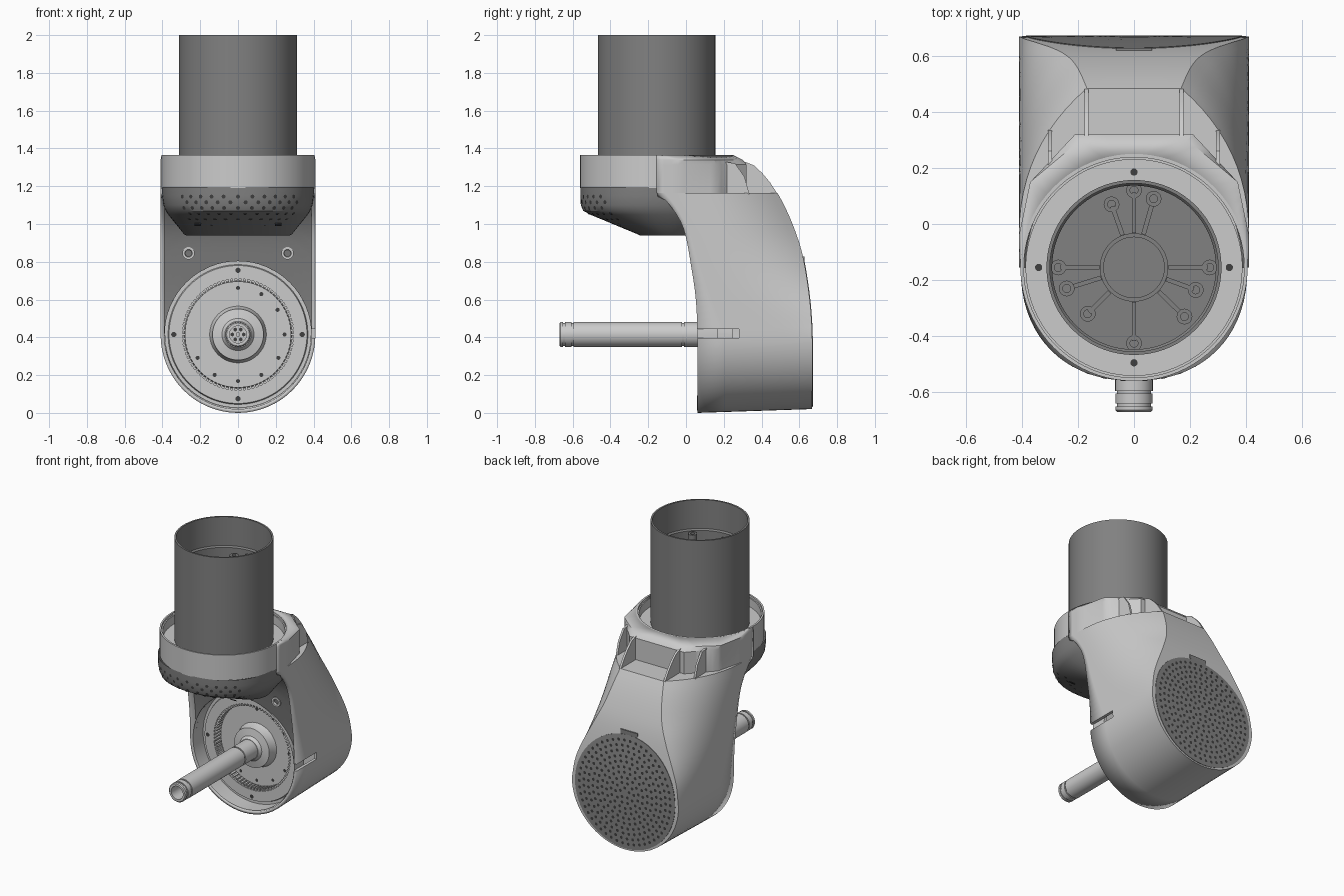
import bpy, bmesh, math
from mathutils import Vector, Matrix

if "Cube" in bpy.data.objects:
    bpy.data.objects.remove(bpy.data.objects["Cube"])

CY, CZ, R = -0.155, 0.415, 0.41      # vertical tube axis y, horizontal shaft axis z, body radius


def material(name, v):
    m = bpy.data.materials.new(name)
    m.diffuse_color = (v, v, v, 1)
    m.use_nodes = True
    m.node_tree.nodes["Principled BSDF"].inputs["Base Color"].default_value = m.diffuse_color
    return m


DARK, BLACK = material("dark_grey", 0.22), material("hole_black", 0.05)


def finish(name, bm, mat=None, recalc=True):
    bmesh.ops.remove_doubles(bm, verts=bm.verts, dist=1e-5)
    if recalc:
        bmesh.ops.recalc_face_normals(bm, faces=bm.faces)
    me = bpy.data.meshes.new(name)
    bm.to_mesh(me)
    bm.free()
    ob = bpy.data.objects.new(name, me)
    bpy.context.collection.objects.link(ob)
    if mat:
        me.materials.append(mat)
    return ob


def grid(name, rows, closed=False, mat=None, recalc=True, cap=False):
    bm = bmesh.new()
    vs = [[bm.verts.new(p) for p in r] for r in rows]
    n = len(rows[0])
    for a, b in zip(vs, vs[1:]):
        for j in range(n if closed else n - 1):
            k = (j + 1) % n
            bm.faces.new((a[j], a[k], b[k], b[j]))
    if cap:
        bm.faces.new(vs[-1])
    return finish(name, bm, mat, recalc)


def lathe(name, prof, axis="Z", n=64, mat=None, loc=None):
    """Revolve (radius, position) pairs about the tube (Z) or shaft (Y) axis."""
    rows = []
    for r, h in prof:
        ring = [(r * math.cos(2 * math.pi * i / n), r * math.sin(2 * math.pi * i / n)) for i in range(n)]
        if axis == "Z":
            x, y = loc or (0, CY)
            rows.append([(x + c, y + s, h) for c, s in ring])
        else:
            x, z = loc or (0, CZ)
            rows.append([(x + c, h, z + s) for c, s in ring])
    return grid(name, rows, True, mat)


def boxes(name, items, mat=None):
    """items: (matrix, size) pairs joined in one mesh."""
    bm = bmesh.new()
    for m, s in items:
        bmesh.ops.create_cube(bm, size=1, matrix=m @ Matrix.Diagonal((*s, 1)))
    return finish(name, bm, mat)


def dots(name, items, r, mat=BLACK, seg=8):
    bm = bmesh.new()
    for p, nrm in items:
        q = Vector(nrm).to_track_quat("Z", "Y").to_matrix().to_4x4()
        bmesh.ops.create_circle(bm, cap_ends=True, segments=seg, radius=r, matrix=Matrix.Translation(p) @ q)
    return finish(name, bm, mat, False)


def interp(tab, z):
    z = min(max(z, tab[0][0]), tab[-1][0])
    i = max(k for k in range(len(tab) - 1) if tab[k][0] <= z)

    def slope(k):
        a, b = tab[max(k - 1, 0)], tab[min(k + 1, len(tab) - 1)]
        return (b[1] - a[1]) / (b[0] - a[0])
    (z0, a), (z1, b) = tab[i], tab[i + 1]
    h = z1 - z0
    t = (z - z0) / h
    return (a * (1 + 2 * t) * (1 - t) ** 2 + slope(i) * h * t * (1 - t) ** 2
            + b * t * t * (3 - 2 * t) + slope(i + 1) * h * t * t * (t - 1))


# Body curves against height: front edge, back crown, crown half width, start of the side taper
FRONT = [(0, .06), (.42, .06), (.6, .052), (.76, .03), (.98, -.015), (1.1, -.085), (1.165, -.15)]
BACK = [(0, .668), (.44, .667), (.7, .642), (.915, .595), (1.165, .484), (1.31, .363)]
CROWN = [(.415, .41), (.55, .39), (.65, .355), (.8, .285), (.95, .22), (1.165, .168)]
TAPER = [(.415, .5), (.6, .3), (.8, .15), (1.0, .05), (1.165, -.04)]


def mirrored(half):
    return half + [(-x, y, z) for x, y, z in reversed(half[:-1])]


def row(z, hw, yf, ys, w, yb, p1=None, inner=False, circ=False):
    pts = [(hw, yf + (ys - yf) * i / 3) for i in range(3)]
    p1 = p1 or (hw, ys + .6 * (yb - ys))
    for i in range(13):
        t = i / 12
        if circ:
            a = t * math.pi / 2 * .9
            pts.append((.405 * math.cos(a), CY + .405 * math.sin(a)))
        elif inner:
            a, b, u = ((hw, ys), p1, 2 * t) if t < .5 else (p1, (w, yb), 2 * t - 1)
            pts.append((a[0] + (b[0] - a[0]) * u, a[1] + (b[1] - a[1]) * u))
        else:
            c = ((1 - t) ** 2, 2 * t * (1 - t), t * t)
            pts.append(tuple(c[0] * a + c[1] * b + c[2] * d for a, b, d in zip((hw, ys), p1, (w, yb))))
    x, y = pts[-1]
    pts += [(x * .5, CY + math.sqrt(.405 ** 2 - x * x / 4) if circ else y), (0, CY + .405 if circ else y)]
    lift = .02 * max(0, 1 - z / CZ)
    return mirrored([(px, py, z + lift * max(0, (py - .06) / .6)) for px, py in pts])


# Elbow shell: half-round bottom, tapered back, stepped pockets under the collar
rows = []
for i in range(17):
    a = math.pi / 2 * i / 16
    z, hw = CZ - CZ * math.cos(a), R * math.sin(a)
    rows.append(row(z, hw, .06, .5, hw, interp(BACK, z)))
for i in range(1, 21):
    z = CZ + (1.165 - CZ) * i / 20
    rows.append(row(z, R, interp(FRONT, z), interp(TAPER, z), interp(CROWN, z), interp(BACK, z)))
for z in (1.165, 1.315):
    rows.append(row(z, R, -.155, -.04, .21, .32, (.36, .16), inner=True))
rows.append(row(1.34, R, -.155, -.04, .19, .30, (.37, .15), inner=True))
rows.append(row(1.365, .405, -.155, -.155, 0, .25, circ=True))
shell = grid("elbow_shell", rows, recalc=False)
sol = shell.modifiers.new("thickness", "SOLIDIFY")
sol.thickness, sol.offset = .02, -1

# Side slot cut through the right flank
cut = boxes("slot_cutter", [(Matrix.Translation((.45, .16, CZ + .005)), (.2, .24, .048))])
cut.hide_render = True
cut.hide_set(True)
bo = shell.modifiers.new("slot", "BOOLEAN")
bo.object, bo.operation, bo.solver = cut, "DIFFERENCE", "EXACT"

# Ribs between the pockets
for s in (-1, 1):
    for x, prof in ((.17, ((.31, 1.16), (.482, 1.163), (.445, 1.22), (.405, 1.268), (.36, 1.31), (.31, 1.33))),
                    (.30, ((.18, 1.16), (.335, 1.16), (.31, 1.25), (.26, 1.32), (.18, 1.335)))):
        bm = bmesh.new()
        f = bm.faces.new([bm.verts.new((s * x - .007, y, z)) for y, z in prof])
        g = bmesh.ops.extrude_face_region(bm, geom=[f])["geom"]
        bmesh.ops.translate(bm, verts=[v for v in g if isinstance(v, bmesh.types.BMVert)], vec=(.014, 0, 0))
        finish("pocket_rib", bm)

# Inner wall arching over the round recess, with two screws
wall = []
for j in range(9):
    t, line = j / 8, []
    for i in range(33):
        a = math.pi * i / 32
        x = .388 * math.cos(a) * (1 - t) + .395 * (1 - i / 16) * t
        z = (CZ + .388 * math.sin(a)) * (1 - t) + 1.19 * t
        line.append((x, interp(FRONT, z) + .035, z))
    wall.append(line)
grid("inner_wall", wall, mat=DARK)
for s in (-1, 1):
    lathe("wall_screw", [(.033, .12), (.033, .04), (.02, .04), (.017, .055), (0, .055)], "Y", 20, loc=(s * .262, .845))

# Gear plate with internal teeth and bearing hub, set deep in the recess
lathe("gear_plate", [(.388, .06), (.388, .17), (.37, .17), (.365, .155), (.295, .155), (.295, .25), (.285, .25),
                     (.28, .21), (.15, .21), (.14, .185), (.135, .15), (.085, .14), (.07, .12), (.06, .12)], "Y", 96)
boxes("gear_teeth", [(Matrix.Translation((0, .19, CZ)) @ Matrix.Rotation(2 * math.pi * i / 80, 4, "Y")
                      @ Matrix.Translation((.288, 0, 0)), (.018, .065, .011)) for i in range(80)])


def polar(r, deg, y):
    return (r * math.cos(math.radians(deg)), y, CZ + r * math.sin(math.radians(deg)))


dots("flange_holes", [(polar(.34, d, .152), (0, -1, 0)) for d in (0, 90, 180, 270)], .014, seg=16)
dots("plate_holes", [(polar(.247, d, .207), (0, -1, 0))
                     for d in (0, 32, 60, 90, 210, 240, 270, 300, 330)], .011, seg=12)

# Hollow shaft with retaining grooves
lathe("shaft", [(.045, -.4), (.045, -.67), (.06, -.67), (.066, -.664), (.066, -.65), (.06, -.65), (.06, -.64),
                (.066, -.64), (.066, -.605), (.06, -.605), (.06, -.595), (.067, -.595), (.067, -.02), (.061, -.02),
                (.061, -.01), (.067, -.01), (.067, .25), (0, .25)], "Y", 40)
lathe("shaft_core", [(.046, -.4), (.012, -.4), (.012, -.42), (0, -.42)], "Y", 32)
dots("core_holes", [(polar(.03, 60 * i, -.403), (0, -1, 0)) for i in range(6)], .010, seg=10)


# Perforated rear grille following the curved back
def on_back(r, a, off):
    z = CZ + r * math.sin(a)
    return (r * math.cos(a), interp(BACK, z) + off, z)


grid("rear_grille", [[on_back(r, 2 * math.pi * i / 64, o) for i in range(64)]
                     for r, o in ((.385, -.01), (.385, .003), (.3, .003), (.2, .003), (.1, .003), (.03, .003))],
     True, DARK, cap=True)
holes = [(on_back(.035 * k, 2 * math.pi * i / (5 * k) + .3 * k, .006), (0, 1, 0))
         for k in range(1, 11) for i in range(5 * k)]
dots("grille_holes", holes, .011)
boxes("grille_tab", [(Matrix.Translation((0, interp(BACK, .815) - .004, .812)), (.13, .02, .03))], DARK)

# Collar ring around the tube
lathe("collar", [(.39, 1.19), (.405, 1.19), (.405, 1.365), (.393, 1.365), (.393, 1.35), (.385, 1.35),
                 (.385, 1.29), (.30, 1.29)], n=80)
dots("collar_screws", [((.34 * math.cos(a), CY + .34 * math.sin(a), 1.293), (0, 0, 1))
                       for a in (0, math.pi / 2, math.pi, -math.pi / 2)], .013, seg=16)

# Perforated tray under the collar: height, centre y, x radius, y radius
TRAY = [(1.195, -.155, .404, .404), (1.15, -.155, .402, .404), (1.10, -.155, .395, .402), (1.07, -.152, .382, .392),
        (1.05, -.14, .37, .368), (.945, -.085, .285, .17), (.94, -.085, .275, .16)]


def tray_point(row_, a, grow=0.0):
    z, cy, rx, ry = row_
    c, s = math.cos(a), math.sin(a)
    px = math.copysign(abs(c) ** .9, c)
    py = math.copysign(abs(s) ** .9, s)
    return (px * (rx + grow), cy + py * (ry + grow), z)


grid("lower_tray", [[tray_point(r, 2 * math.pi * i / 72) for i in range(72)] for r in TRAY], True, DARK, cap=True)
tz = TRAY[::-1]
vents = []
for j, z in enumerate((1.145, 1.115, 1.085, 1.055, 1.025)):
    lo, hi = next((a, b) for a, b in zip(tz, tz[1:]) if a[0] <= z <= b[0])
    t = (z - lo[0]) / (hi[0] - lo[0])
    mid = [p + (q - p) * t for p, q in zip(lo, hi)]
    for i in range(11):
        a = math.radians(270 + (i - 5 + .5 * (j % 2)) * 9)
        vents.append((tray_point(mid, a, .002), (math.cos(a), math.sin(a), (0, -.1, -.3, -1, -1.8)[j])))
dots("tray_vents", vents, .011)
boxes("tray_slots", [(Matrix.Translation((x * .085, -.355, .998)) @ Matrix.Rotation(-.5, 4, "X"), (.035, .02, .006))
                     for x in (-2.5, -1.5, -.5, .5, 1.5, 2.5)], BLACK)

# Upper tube with an internal floor
lathe("upper_tube", [(.312, 1.2), (.312, 2.0), (.30, 2.0), (.30, 1.80), (.292, 1.79), (.292, 1.72), (0, 1.72)],
      n=72, mat=DARK)
lathe("floor_hub", [(.122, 1.72), (.122, 1.77), (.108, 1.77), (.108, 1.73), (0, 1.73)], n=48, mat=DARK)
spokes = []
for i, (x, y) in enumerate(((-.08, .07), (0, .12), (.07, .09), (-.27, -.155), (-.24, -.23), (-.165, -.32),
                            (0, -.425), (.18, -.33), (.22, -.235), (.27, -.155))):
    h = 1.79 if i in (2, 4, 7) else 1.765
    lathe("floor_boss", [(.028, 1.72), (.028, h), (.014, h), (.014, h - .03), (0, h - .03)], n=20, mat=DARK, loc=(x, y))
    d = Vector((x, y - CY))
    mid = d * ((d.length + .115) / 2 / d.length)
    spokes.append((Matrix.Translation((mid.x, CY + mid.y, 1.74)) @ Matrix.Rotation(math.atan2(d.y, d.x), 4, "Z"),
                   (d.length - .13, .016, .04)))
boxes("floor_spokes", spokes, DARK)

# Smooth shading with sharp edges kept
for ob in bpy.context.scene.objects:
    if ob.type == "MESH" and ob is not cut:
        ob.select_set(True)
        bpy.context.view_layer.objects.active = ob
bpy.ops.object.shade_smooth_by_angle(angle=math.radians(30))
